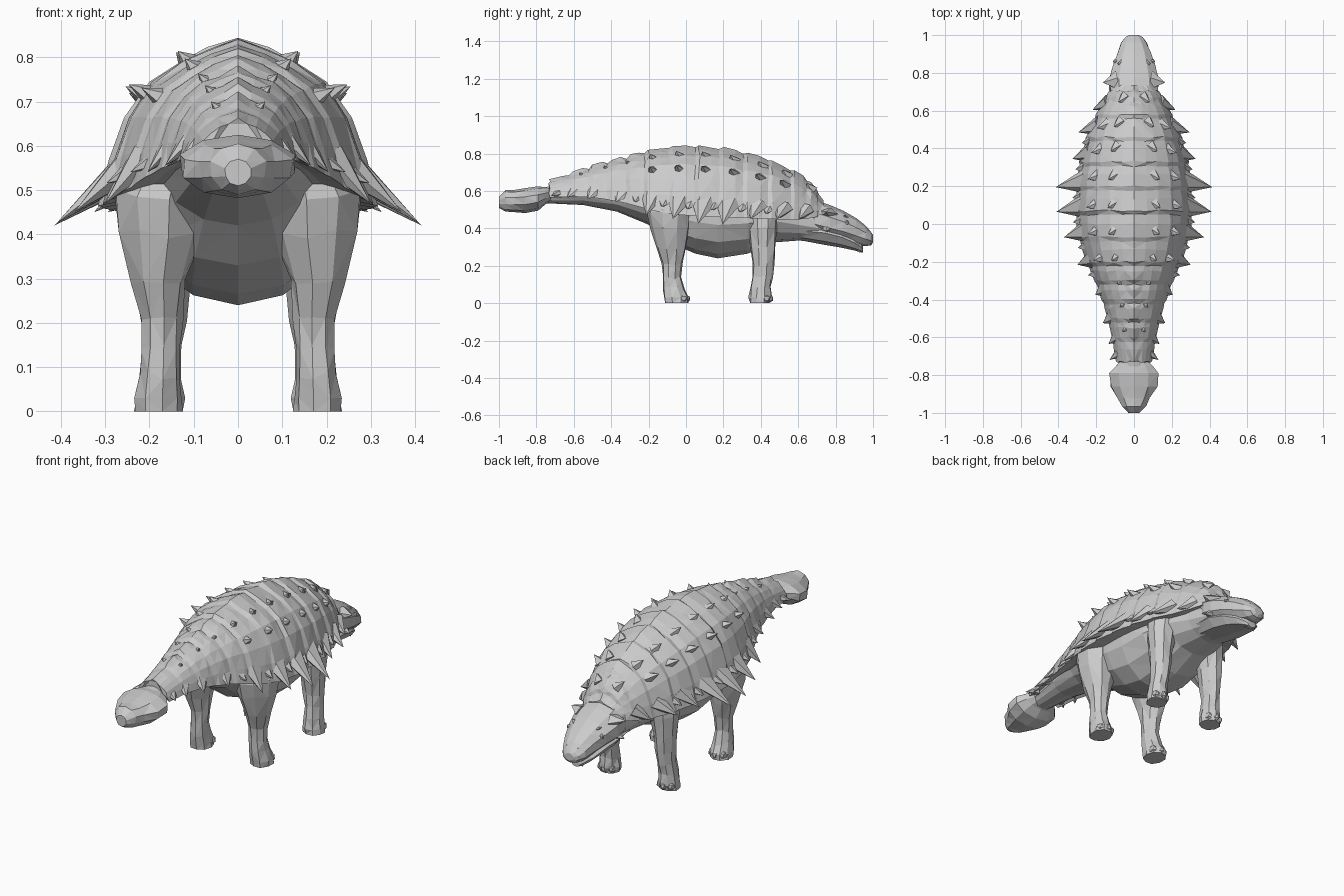
import bpy, bmesh, math, random
from mathutils import Vector, Matrix

if "Cube" in bpy.data.objects:
    bpy.data.objects.remove(bpy.data.objects["Cube"])

random.seed(4)


def finish(bm, name):
    bmesh.ops.recalc_face_normals(bm, faces=bm.faces)
    bmesh.ops.triangulate(bm, faces=bm.faces)
    me = bpy.data.meshes.new(name)
    bm.to_mesh(me)
    bm.free()
    ob = bpy.data.objects.new(name, me)
    bpy.context.collection.objects.link(ob)
    return ob


def loft(name, rings, mirror=False):
    """Skin closed rings of points, cap the ends, optionally add the x-mirrored twin."""
    bm = bmesh.new()
    for s in ((1, -1) if mirror else (1,)):
        vr = [[bm.verts.new((p[0] * s, p[1], p[2])) for p in r] for r in rings]
        n = len(vr[0])
        for a, b in zip(vr, vr[1:]):
            for i in range(n):
                bm.faces.new((a[i], a[(i + 1) % n], b[(i + 1) % n], b[i]))
        bm.faces.new(vr[0])
        bm.faces.new(vr[-1])
    return finish(bm, name)


def body_rings(sections, n=12, jit=0.0):
    """Sections are (y, top, bottom, half width)."""
    rings = []
    for y, top, bot, w in sections:
        ring = []
        for i in range(n):
            a = 2 * math.pi * i / n
            k = 1 + random.uniform(-jit, jit)
            ring.append((w * k * math.sin(a), y, (top + bot) / 2 + (top - bot) / 2 * math.cos(a)))
        rings.append(ring)
    return rings


def leg_rings(sections, n=9):
    """Sections are (z, x, y, x radius, y radius)."""
    rings = []
    for z, x, y, rx, ry in sections:
        ring = []
        for i in range(n):
            a = 2 * math.pi * (i + 0.5) / n
            k = random.uniform(0.92, 1.07)
            dz = random.uniform(-.012, .012) if z > .05 else 0
            ring.append((x + rx * k * math.cos(a), y + ry * k * math.sin(a), z + dz))
        rings.append(ring)
    return rings


def spike(bm, base, direction, length, width, along, sides=5):
    """Cone with an oval base: width across, along = half length of base in y."""
    d = Vector(direction).normalized()
    u = (Vector((0, 1, 0)) - d * d.y).normalized()
    v = d.cross(u)
    base = Vector(base)
    ring = [bm.verts.new(base - d * 0.02 + u * along * math.cos(2 * math.pi * i / sides)
                         + v * width * math.sin(2 * math.pi * i / sides)) for i in range(sides)]
    tip = bm.verts.new(base + d * length)
    for i in range(sides):
        bm.faces.new((ring[i], ring[(i + 1) % sides], tip))
    bm.faces.new(ring)


# Torso and tail underside
loft("torso", body_rings([
    (-0.76, .62, .535, .06), (-0.55, .65, .525, .09), (-0.37, .69, .49, .125),
    (-0.2, .70, .42, .18), (-0.1, .70, .33, .22), (0.05, .70, .265, .235),
    (0.17, .70, .24, .235), (0.33, .68, .265, .22), (.47, .62, .325, .18),
    (.6, .55, .335, .14), (.76, .50, .325, .11)], 14, .02))

# Tail club
loft("tail_club", body_rings([
    (-1.0, .57, .51, .03), (-.965, .605, .49, .065), (-.92, .605, .487, .09),
    (-.86, .615, .482, .127), (-.79, .625, .495, .135), (-.75, .62, .53, .10),
    (-.72, .62, .545, .07), (-.68, .62, .54, .07)], 10, .05))

# Armour shell: (y, top, rim height, half width)
SHELL = [(-.73, .645, .565, .095), (-.6, .685, .57, .115), (-.5, .72, .565, .14),
         (-.4, .75, .55, .17), (-.3, .775, .53, .205), (-.2, .80, .50, .25),
         (-.07, .825, .475, .295), (.07, .825, .465, .31), (.2, .815, .46, .305),
         (.33, .785, .455, .285), (.46, .75, .45, .25), (.58, .695, .445, .20),
         (.67, .63, .455, .155), (.73, .545, .47, .105)]
ARC = [(0, 1), (.22, .965), (.42, .89), (.63, .76), (.81, .54), (.92, .28), (1, 0)]


def at(y):
    for a, b in zip(SHELL, SHELL[1:]):
        if y <= b[0]:
            f = (y - a[0]) / (b[0] - a[0])
            return [a[i] + (b[i] - a[i]) * f for i in range(1, 4)]
    return SHELL[-1][1:]


def on_shell(y, k):
    """Point on the shell at arc position k (0 = spine, 6 = rim)."""
    top, rim, w = at(y)
    i = min(int(k), 5)
    f = k - i
    x = ARC[i][0] * (1 - f) + ARC[i + 1][0] * f
    z = ARC[i][1] * (1 - f) + ARC[i + 1][1] * f
    return Vector((w * x, y, rim + (top - rim) * z))


def shell_ring(y, lift):
    half = []
    for k in range(7):
        p = on_shell(y, k)
        g = lift + random.uniform(-.005, .005)
        dy = random.uniform(-.005, .005)
        half.append(Vector((p.x * (1 + g * 2) if k else 0, y + dy, p.z + g * (1 - k / 6))))
    half[0].z += .01
    rim = half[6]
    half.append(Vector((rim.x * .75, y, rim.z + .015)))
    left = [Vector((-p.x, p.y, p.z)) for p in half[:0:-1]]
    return half + left


rings = []
for a, b in zip(SHELL, SHELL[1:]):
    rings += [shell_ring(a[0], .008), shell_ring((a[0] + b[0]) / 2, .006),
              shell_ring(b[0] - .022, -.003)]
rings.append(shell_ring(SHELL[-1][0], -.005))
loft("armour_shell", rings)

# Rows of back spikes, broad based
bm = bmesh.new()
for k, ys, size in ((1.8, [.66, .53, .40, .25, .10, -.04, -.18, -.31, -.43, -.56], .035),
                    (3.3, [.52, .39, .25, .10, -.04, -.18], .05)):
    for y in ys:
        h, r = (size, 1) if y > -.25 else (size * .6, .7)
        for s in (1, -1):
            p = on_shell(y, k)
            p.x *= s
            spike(bm, p, (s * (.5 if k < 3 else 1), -.3, .5), h, .032 * r, .038 * r)
finish(bm, "back_spikes")

# Rim spikes: (y, tip x, tip z, base half length)
bm = bmesh.new()
for y, tx, tz, bl in [(.62, .22, .45, .045), (.5, .295, .45, .055), (.36, .325, .45, .06),
                      (.21, .415, .42, .07), (.08, .41, .425, .07), (-.055, .37, .45, .065),
                      (-.2, .30, .47, .06), (-.36, .205, .54, .055), (-.51, .165, .555, .05),
                      (-.62, .135, .565, .04), (-.705, .13, .575, .03)]:
    p = on_shell(y + .015, 5.3)
    p.x *= .93
    for s in (1, -1):
        b = Vector((p.x * s, p.y, p.z))
        d = Vector((tx * s, y - .015, tz)) - b
        spike(bm, b, d, d.length, .04 if y > -.3 else .025, bl, 6)
        # small secondary spikes between the large ones
        if -.3 < y < .6:
            q = on_shell(y - .065, 5.5)
            spike(bm, (q.x * s, q.y, q.z), (s, -.2, -.5), .035, .022, .035)
finish(bm, "rim_spikes")

# Head and jaw
loft("head", body_rings([
    (.64, .54, .38, .11), (.71, .545, .35, .135), (.77, .525, .335, .135),
    (.84, .495, .325, .115), (.91, .455, .31, .092), (.96, .415, .305, .07),
    (.99, .38, .31, .047), (1.0, .365, .325, .025)], 10, .04))
loft("jaw", body_rings([
    (.62, .44, .335, .11), (.74, .44, .312, .12), (.83, .41, .297, .10),
    (.90, .365, .282, .075), (.935, .33, .272, .045), (.945, .305, .272, .025)], 8, .03))

# Cheek horns, brows, nostrils and chin barbs
bm = bmesh.new()
for s in (1, -1):
    spike(bm, (.11 * s, .755, .48), (s, -.1, .15), .055, .035, .055)
    spike(bm, (.11 * s, .75, .40), (s, -.15, -.35), .045, .03, .045)
    spike(bm, (.07 * s, .85, .46), (s * .8, 0, .5), .022, .018, .035)
    spike(bm, (.03 * s, .97, .385), (s * .4, .4, .6), .012, .01, .014)
    spike(bm, (.025 * s, .925, .285), (s * .3, .1, -1), .018, .012, .016)
finish(bm, "head_horns")

# Eyes
bm = bmesh.new()
for s in (1, -1):
    bmesh.ops.create_icosphere(bm, subdivisions=1, radius=.014,
                               matrix=Matrix.Translation((.098 * s, .86, .43)))
finish(bm, "eyes")

# Legs
loft("hind_legs", leg_rings([
    (0, .18, -.05, .055, .065), (.03, .18, -.05, .056, .07), (.08, .178, -.065, .048, .058),
    (.14, .175, -.075, .044, .05), (.21, .175, -.075, .048, .056), (.30, .18, -.075, .063, .08),
    (.40, .174, -.085, .098, .108), (.49, .174, -.085, .105, .12), (.60, .14, -.07, .08, .12)]), True)
loft("front_legs", leg_rings([
    (0, .178, .395, .055, .056), (.03, .178, .398, .056, .063), (.08, .176, .40, .048, .056),
    (.14, .172, .41, .045, .054), (.21, .168, .412, .05, .06), (.30, .165, .41, .06, .068),
    (.40, .16, .41, .078, .082), (.49, .15, .41, .082, .09), (.56, .12, .40, .07, .09)]), True)

# Toes: blunt low-poly lumps
bm = bmesh.new()
for fy in (-.002, .442):
    for s in (1, -1):
        for dx in (-.034, 0, .034):
            m = Matrix.Translation((s * .178 + dx, fy - abs(dx) * .5, .024)) @ Matrix.Diagonal((.018, .026, .024, 1))
            bmesh.ops.create_icosphere(bm, subdivisions=1, radius=1, matrix=m)
finish(bm, "toes")
